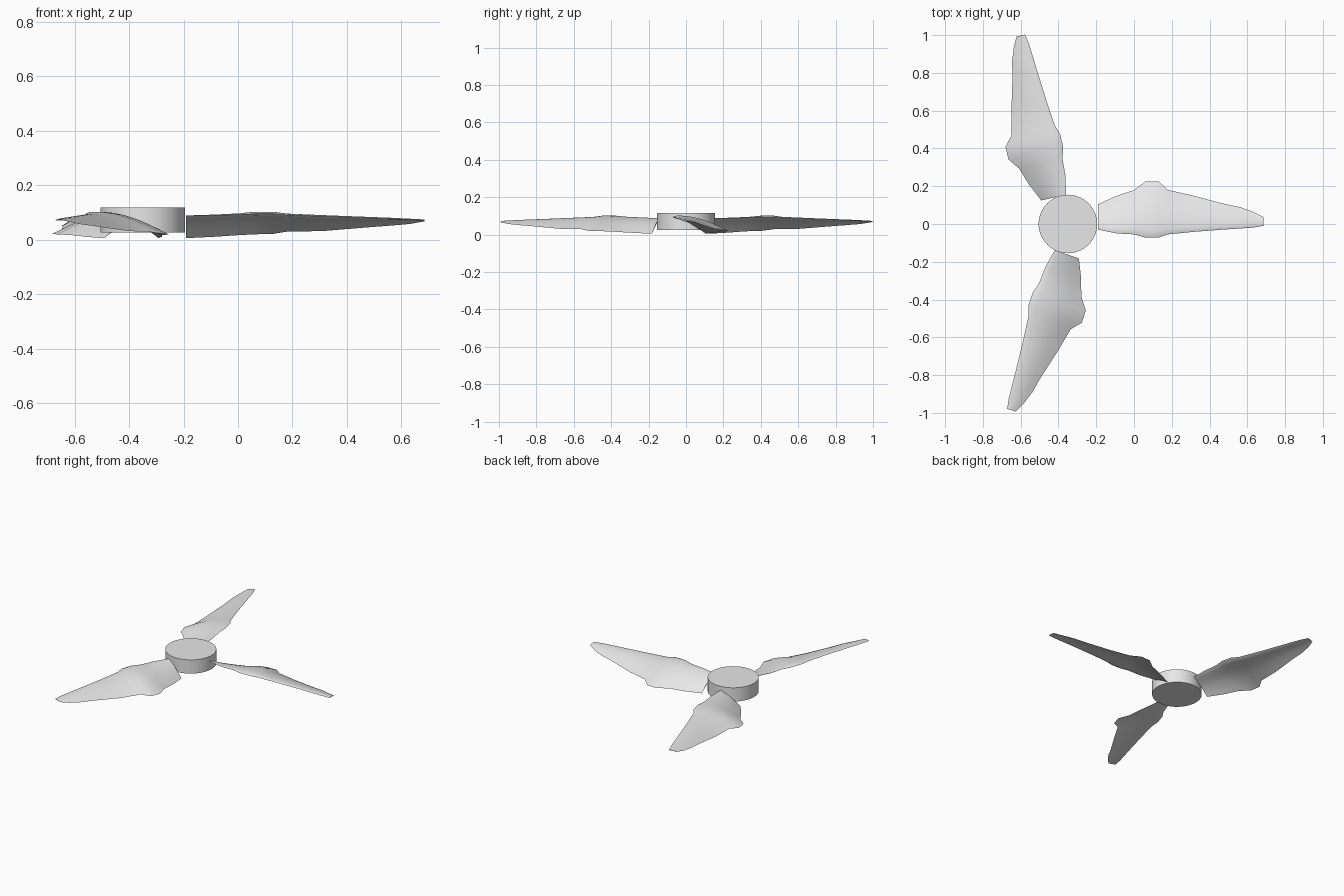
import bpy
import bmesh
import math
from mathutils import Matrix, Vector

default_cube = bpy.data.objects.get("Cube")
if default_cube:
    bpy.data.objects.remove(default_cube)

# Single plain grey finish
grey = bpy.data.materials.new("light_grey")
grey.use_nodes = True
grey.diffuse_color = (0.8, 0.8, 0.8, 1)
grey.node_tree.nodes["Principled BSDF"].inputs["Base Color"].default_value = grey.diffuse_color


def finish(name, bm, angle):
    """Turn a bmesh into a smooth-shaded object with sharp edges kept."""
    bmesh.ops.recalc_face_normals(bm, faces=bm.faces)
    mesh = bpy.data.meshes.new(name)
    bm.to_mesh(mesh)
    bm.free()
    mesh.materials.append(grey)
    part = bpy.data.objects.new(name, mesh)
    bpy.context.collection.objects.link(part)
    bpy.ops.object.select_all(action="DESELECT")
    part.select_set(True)
    bpy.context.view_layer.objects.active = part
    bpy.ops.object.shade_smooth_by_angle(angle=math.radians(angle))
    return part


# Hub: a short round drum
hub = bmesh.new()
bmesh.ops.create_cone(hub, cap_ends=True, segments=64, radius1=0.155, radius2=0.155,
                      depth=0.092, matrix=Matrix.Translation((-0.35, 0, 0.071)))
finish("hub", hub, 30)

# Blade stations: distance from root, leading y, trailing y, leading z, trailing z
STATIONS = [
    (0, 0, .135, .088, .005),
    (.1, -.02, .18, .089, .01),
    (.19, -.025, .21, .092, .016),
    (.25, -.042, .255, .095, .019),
    (.32, -.042, .255, .095, .021),
    (.37, -.025, .21, .09, .029),
    (.5, -.012, .181, .086, .031),
    (.67, .001, .136, .08, .045),
    (.75, .006, .12, .077, .051),
    (.82, .011, .095, .074, .057),
    (.875, .02, .067, .071, .067),
]
SEGMENTS = 10


def section(x, lead_y, trail_y, lead_z, trail_z):
    """Closed cambered aerofoil loop: over the top, back along the underside."""
    chord = trail_y - lead_y
    upper, lower = [], []
    for i in range(SEGMENTS + 1):
        t = (i / SEGMENTS) ** 1.3
        y = lead_y + chord * t
        camber = lead_z + (trail_z - lead_z) * t + 0.06 * chord * math.sin(math.pi * t)
        half = 0.035 * chord * math.sin(math.pi * math.sqrt(t))
        upper.append(Vector((x, y, camber + half)))
        lower.append(Vector((x, y, camber - half)))
    return upper + lower[-2:0:-1]


def blade(name, root, degrees):
    """Loft the sections, then turn the blade about its leading root corner."""
    bm = bmesh.new()
    loops = [[bm.verts.new(p) for p in section(*s)] for s in STATIONS]
    count = len(loops[0])
    for inner, outer in zip(loops, loops[1:]):
        for i in range(count):
            j = (i + 1) % count
            bm.faces.new((inner[i], inner[j], outer[j], outer[i]))
    # Close root and tip with strips across the thickness
    for loop in (loops[0], loops[-1]):
        bm.faces.new(loop)
    turn = Matrix.Rotation(math.radians(degrees), 4, "Z")
    bm.transform(Matrix.Translation((*root, 0)) @ turn)
    return finish(name, bm, 40)


blade("left_blade", (-0.19, -0.03), 0)
blade("back_blade", (-0.36, 0.155), 103)
blade("front_blade", (-0.42, -0.14), 252)
